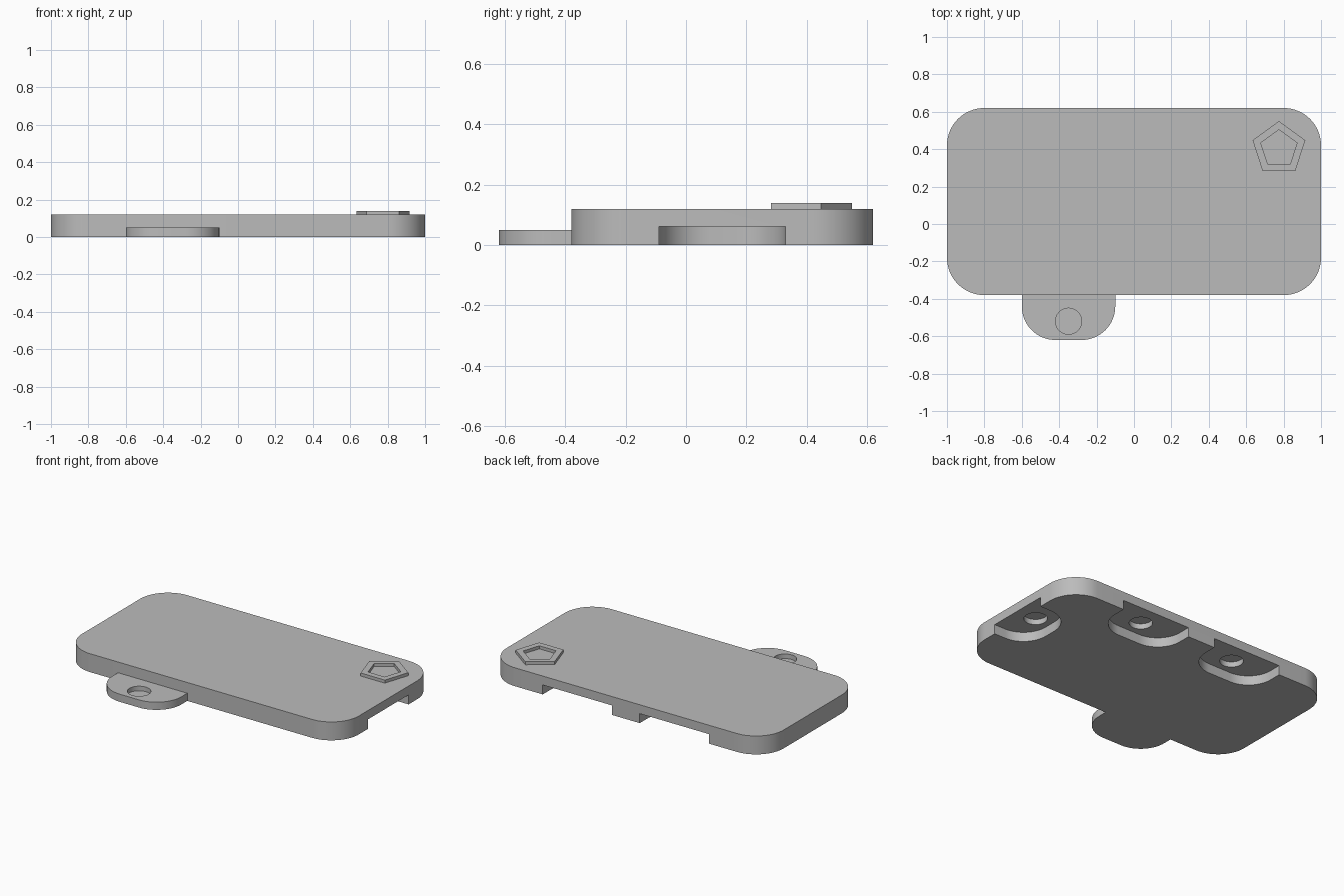
import bpy
import math
from mathutils import Matrix

cube = bpy.data.objects.get("Cube")
if cube:
    bpy.data.objects.remove(cube, do_unlink=True)

grey = bpy.data.materials.new("plain_grey")
grey.use_nodes = True
GREY = (0.5, 0.5, 0.5, 1)
grey.diffuse_color = GREY
grey.node_tree.nodes["Principled BSDF"].inputs["Base Color"].default_value = GREY


def prism(name, outline, z0, z1):
    """Extrude a counter-clockwise outline from z0 to z1."""
    n = len(outline)
    verts = [(x, y, z) for z in (z0, z1) for x, y in outline]
    faces = [list(range(n))[::-1], list(range(n, 2 * n))]
    faces += [(i, (i + 1) % n, n + (i + 1) % n, n + i) for i in range(n)]
    mesh = bpy.data.meshes.new(name)
    mesh.from_pydata(verts, [], faces)
    mesh.materials.append(grey)
    obj = bpy.data.objects.new(name, mesh)
    bpy.context.collection.objects.link(obj)
    return obj


def arc(cx, cy, r, start, sweep, steps=16):
    return [(cx + r * math.cos(math.radians(start + sweep * i / steps)),
             cy + r * math.sin(math.radians(start + sweep * i / steps)))
            for i in range(steps + 1)]


def polygon(cx, cy, r, sides, start=90):
    return arc(cx, cy, r, start, 360, sides)[:-1]


def tongue(half, back, tip, r):
    """Outline with a straight back edge and a rounded tip towards -y."""
    return ([(half, back), (-half, back)]
            + arc(-half + r, tip + r, r, 180, 90)
            + arc(half - r, tip + r, r, 270, 90))


def cut(obj, cutter):
    mod = obj.modifiers.new("cut", "BOOLEAN")
    mod.operation = "DIFFERENCE"
    mod.solver = "EXACT"
    mod.object = cutter
    bpy.ops.object.select_all(action="DESELECT")
    bpy.context.view_layer.objects.active = obj
    obj.select_set(True)
    bpy.ops.object.modifier_apply(modifier=mod.name)
    bpy.data.objects.remove(cutter, do_unlink=True)


def smooth(obj):
    bpy.ops.object.select_all(action="DESELECT")
    bpy.context.view_layer.objects.active = obj
    obj.select_set(True)
    bpy.ops.object.shade_smooth_by_angle(angle=math.radians(30))


MID_Y, R = 0.12, 0.2
HOLE_R, HOLE_IN = 0.07, 0.14
POCKET_Z = 0.062

# Rounded main plate
outline = []
for sx, sy, start in ((1, 1, 0), (-1, 1, 90), (-1, -1, 180), (1, -1, 270)):
    outline += arc(sx * (1 - R), MID_Y + sy * (0.5 - R), R, start, 90)
plate = prism("plate", outline, 0, 0.12)

# Underside pockets with blind round holes: edge position, turn, half width
for x, y, turn, half in ((0.35, 0.62, 0, 0.25), (-0.35, 0.62, 0, 0.25),
                         (1.0, MID_Y, -90, 0.21)):
    place = Matrix.Translation((x, y, 0)) @ Matrix.Rotation(math.radians(turn), 4, "Z")
    pocket = prism("pocket_cutter", tongue(half, 0.1, -0.25, 0.17), -0.1, POCKET_Z)
    hole = prism("hole_cutter", polygon(0, -HOLE_IN, HOLE_R, 32), 0.03, POCKET_Z + 0.035)
    for cutter in (pocket, hole):
        cutter.data.transform(place)
        cut(plate, cutter)
smooth(plate)

# Connecting tab with a blind hole in its top
tab = prism("tab", tongue(0.25, 0, -0.24, 0.18), 0, 0.05)
tab.data.transform(Matrix.Translation((-0.35, -0.38, 0)))
cut(tab, prism("hole_cutter", polygon(-0.35, -0.38 - HOLE_IN, HOLE_R, 32), 0.02, 0.1))
smooth(tab)

# Raised pentagon ring
ring = prism("pentagon_ring", polygon(0.775, 0.402, 0.148, 5), 0.12, 0.14)
cut(ring, prism("ring_cutter", polygon(0.775, 0.402, 0.102, 5), 0.1, 0.2))
